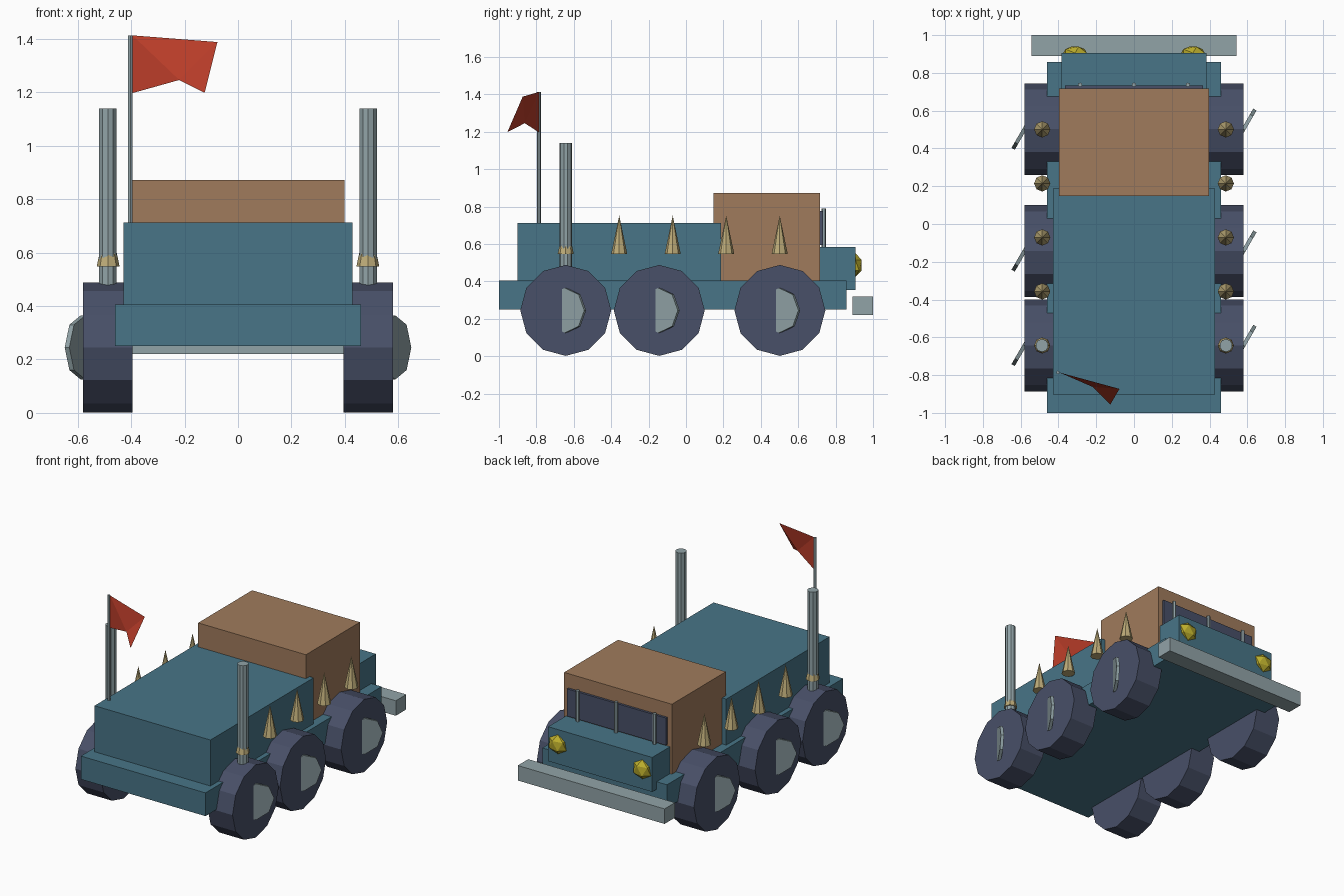
import bpy
from math import radians

if "Cube" in bpy.data.objects:
    bpy.data.objects.remove(bpy.data.objects["Cube"])

def mat(name, rgb):
    m = bpy.data.materials.new(name)
    m.diffuse_color = (*rgb, 1)
    m.use_nodes = True
    m.node_tree.nodes["Principled BSDF"].inputs["Base Color"].default_value = m.diffuse_color
    return m

TEAL = mat("teal_paint", (0.065, 0.178, 0.242))
BROWN = mat("brown_paint", (0.352, 0.198, 0.107))
NAVY = mat("dark_rubber", (0.065, 0.08, 0.138))
STEEL = mat("steel", (0.283, 0.366, 0.386))
YELLOW = mat("lamp_yellow", (0.51, 0.43, 0.026))
BONE = mat("bone", (0.51, 0.41, 0.19))
RED = mat("flag_red", (0.51, 0.048, 0.023))

def finish(name, m):
    ob = bpy.context.object
    ob.name = ob.data.name = name
    ob.data.materials.append(m)
    return ob

def box(name, half_x, y, z, m):
    """Box centred on x = 0, with (min, max) ranges in y and z."""
    bpy.ops.mesh.primitive_cube_add(size=1, location=(0, sum(y) / 2, sum(z) / 2))
    ob = finish(name, m)
    ob.scale = (2 * half_x, y[1] - y[0], z[1] - z[0])

def rod(name, sides, r, depth, loc, m, rot=(0, 0, 0)):
    bpy.ops.mesh.primitive_cylinder_add(vertices=sides, radius=r, depth=depth,
                                        location=loc, rotation=rot)
    finish(name, m)

# Body blocks
box("chassis", 0.46, (-1.0, 0.858), (0.25, 0.405), TEAL)
box("cargo_body", 0.428, (-0.902, 0.187), (0.40, 0.712), TEAL)
box("cabin", 0.398, (0.148, 0.717), (0.40, 0.872), BROWN)
box("hood", 0.384, (0.70, 0.905), (0.355, 0.585), TEAL)
box("bumper", 0.542, (0.89, 1.0), (0.22, 0.32), STEEL)

# Windscreen and its bars
box("windscreen", 0.365, (0.71, 0.733), (0.595, 0.777), NAVY)
for x in (-0.285, 0, 0.285):
    rod("window_bar", 6, 0.012, 0.21, (x, 0.737, 0.685), STEEL)

for s, side in ((-1, "left"), (1, "right")):
    # Wheels with tilted hub plates
    for y in (-0.643, -0.143, 0.502):
        rod(side + "_wheel", 12, 0.243, 0.185, (s * 0.4875, y, 0.245), NAVY,
            (0, radians(90), 0))
        rod(side + "_hub", 8, 0.12, 0.02, (s * 0.58, y, 0.245), STEEL,
            (0, radians(90), radians(-30)))
    # Row of spikes
    for i in range(5):
        bpy.ops.mesh.primitive_cone_add(vertices=8, radius1=0.043, depth=0.205,
                                        location=(s * 0.486, -0.643 + i * 0.286, 0.6495))
        finish(side + "_spike", BONE)
    # Exhaust stack
    rod(side + "_exhaust", 10, 0.034, 0.70, (s * 0.487, -0.643, 0.79), STEEL)
    # Faceted headlight
    bpy.ops.mesh.primitive_ico_sphere_add(subdivisions=1, radius=0.07,
                                          location=(s * 0.312, 0.905, 0.487))
    finish(side + "_headlight", YELLOW).scale = (1, 0.57, 0.92)

# Flag pole and swallow-tailed flag
rod("flag_pole", 6, 0.0095, 0.72, (-0.403, -0.786, 1.053), STEEL)
pts = [(-0.395, -0.786, 1.413), (-0.395, -0.786, 1.197), (-0.22, -0.862, 1.246),
       (-0.125, -0.955, 1.198), (-0.077, -0.873, 1.388)]
me = bpy.data.meshes.new("flag")
me.from_pydata(pts, [], [(0, 1, 2), (0, 2, 4), (2, 3, 4)])
me.materials.append(RED)
bpy.context.collection.objects.link(bpy.data.objects.new("flag", me))
